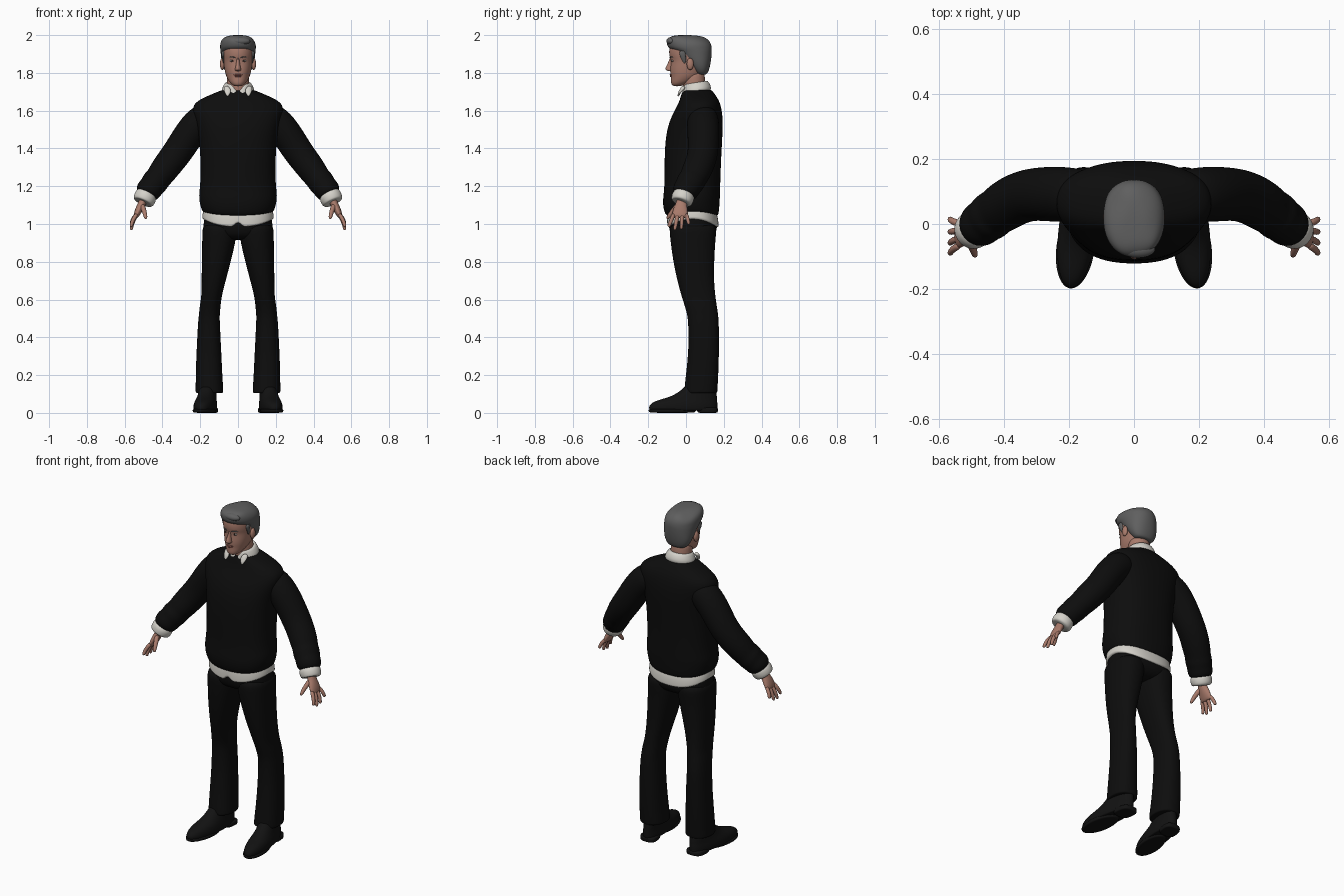
import bpy, bmesh, math
from mathutils import Vector


def mat(name, r, g, b):
    m = bpy.data.materials.new(name)
    m.diffuse_color = (r, g, b, 1)
    return m


BLACK = mat("black cloth", .004, .004, .004)
SHOE = mat("black leather", .006, .006, .006)
WHITE = mat("white shirt", .66, .64, .59)
SKIN = mat("skin", .40, .20, .15)
HAIR = mat("grey hair", .115, .115, .115)
LIP = mat("lips", .30, .11, .09)
EYE = mat("eye white", .45, .40, .37)
IRIS = mat("dark iris", .03, .02, .015)


def finish(name, loops, m, mirror, level, fn):
    """Skin a list of vertex loops, cap the ends, smooth and mirror."""
    bm = bmesh.new()
    rows = [[bm.verts.new(fn(Vector(p)) if fn else p) for p in lp] for lp in loops]
    n = len(rows[0])
    for a, b in zip(rows, rows[1:]):
        for i in range(n):
            bm.faces.new((a[i], a[(i + 1) % n], b[(i + 1) % n], b[i]))
    bm.faces.new(rows[0][::-1])
    bm.faces.new(rows[-1])
    bmesh.ops.recalc_face_normals(bm, faces=bm.faces)
    me = bpy.data.meshes.new(name)
    bm.to_mesh(me)
    bm.free()
    me.materials.append(m)
    me.shade_smooth()
    ob = bpy.data.objects.new(name, me)
    bpy.context.collection.objects.link(ob)
    if level:
        s = ob.modifiers.new("smooth", 'SUBSURF')
        s.levels = s.render_levels = level
    if mirror:
        ob.modifiers.new("mirror", 'MIRROR').use_mirror_merge = False
    return ob


def unit_ring(n, p):
    out = []
    for i in range(n):
        a = 2 * math.pi * i / n
        c, s = math.cos(a), math.sin(a)
        out.append((math.copysign(abs(c) ** (2 / p), c), math.copysign(abs(s) ** (2 / p), s)))
    return out


def loft(name, rings, m, p=2.0, n=24, mirror=False, level=2, fn=None):
    """Horizontal rings: (z, front y, back y, half width, centre x)."""
    loops = []
    for z, y0, y1, hx, *cx in rings:
        x0 = cx[0] if cx else 0
        loops.append([(x0 + hx * c, (y0 + y1) / 2 + (y1 - y0) / 2 * s, z) for c, s in unit_ring(n, p)])
    return finish(name, loops, m, mirror, level, fn)


def tube(name, pts, m, n=16, level=2, p=2.0, mirror=True):
    """Rings across a path: (x, y, z, radius in the xz plane, radius along y)."""
    c = [Vector(q[:3]) for q in pts]
    loops = []
    for i, q in enumerate(pts):
        t = (c[min(i + 1, len(c) - 1)] - c[max(i - 1, 0)]).normalized()
        u = t.cross(Vector((0, 1, 0))).normalized()
        v = u.cross(t)
        loops.append([c[i] + u * q[3] * a + v * q[4] * b for a, b in unit_ring(n, p)])
    return finish(name, loops, m, mirror, level, None)


def blob(name, centre, r, m, mirror=False):
    """Ellipsoid."""
    x, y, z = centre
    rings = []
    for k in range(1, 12):
        a = math.pi * k / 12
        s = math.sin(a)
        rings.append((z - r[2] * math.cos(a), y - r[1] * s, y + r[1] * s, r[0] * s, x))
    return loft(name, rings, m, n=16, mirror=mirror, level=1)


# sweater body, with a hem that dips at front and back
def hem(drop):
    def f(v):
        w = min(1, max(0, (1.11 - v.z) / .04))
        v.z -= w * drop * ((v.y - .035) / .135) ** 2
        return v
    return f


loft("sweater_body", [
    (1.06, -.085, .155, .165), (1.062, -.106, .172, .188), (1.085, -.118, .176, .197),
    (1.11, -.124, .179, .204), (1.15, -.121, .181, .209), (1.19, -.116, .182, .203),
    (1.27, -.115, .184, .199), (1.40, -.114, .190, .202), (1.50, -.103, .196, .215),
    (1.57, -.078, .195, .236), (1.62, -.050, .187, .245), (1.655, -.034, .175, .215),
    (1.685, -.026, .155, .145), (1.708, -.016, .138, .09), (1.712, -.006, .125, .07)],
    BLACK, p=2.35, fn=hem(.018))

# sleeves with gathered folds towards the wrist
tube("sleeve", [
    (.13, .085, 1.575, .07, .075), (.19, .09, 1.555, .088, .085), (.25, .092, 1.49, .083, .086),
    (.30, .092, 1.41, .081, .082), (.335, .086, 1.36, .079, .081), (.37, .072, 1.315, .077, .08),
    (.402, .052, 1.272, .074, .079), (.422, .038, 1.243, .068, .073), (.44, .024, 1.222, .073, .077),
    (.455, .012, 1.20, .066, .07), (.472, -.001, 1.18, .069, .071), (.485, -.012, 1.16, .062, .063),
    (.489, -.015, 1.15, .045, .045)], BLACK, n=20)

# shirt cuffs, tail and collar
tube("shirt_cuff", [(.475, -.008, 1.17, .05, .05), (.487, -.014, 1.15, .06, .06),
                    (.492, -.017, 1.14, .061, .061), (.503, -.023, 1.114, .058, .058),
                    (.504, -.024, 1.112, .04, .04)], WHITE)


def tail_shape(v):
    v = hem(.043)(v)
    if v.y < 0 and v.z < 1.04:
        v.z += .035 * max(0, 1 - abs(v.x) / .025)
    return v


loft("shirt_tail", [(1.11, -.09, .15, .17), (1.075, -.098, .168, .184), (1.05, -.1, .172, .188),
                    (1.028, -.1, .173, .189), (1.025, -.097, .170, .186)],
     WHITE, p=2.35, n=64, level=1, fn=tail_shape)


def collar_shape(v):
    v.z += (v.y - .1) * .16
    if v.y < .03 and v.z > 1.69:
        v.z -= .045 * max(0, 1 - abs(v.x) / .035)
    return v


loft("shirt_collar", [(1.69, -.022, .130, .084), (1.715, -.026, .134, .088), (1.735, -.022, .128, .08),
                      (1.757, -.018, .115, .068), (1.757, -.01, .105, .06)],
     WHITE, n=48, level=1, fn=collar_shape)
tube("collar_point", [(.066, -.008, 1.728, .012, .012), (.056, -.026, 1.71, .02, .009),
                      (.054, -.036, 1.693, .016, .007), (.056, -.042, 1.675, .003, .004)], WHITE, n=12)

# trousers
loft("trouser_seat", [(1.05, -.08, .155, .17), (1.04, -.09, .163, .178), (1.0, -.093, .167, .184),
                      (.96, -.088, .163, .186), (.93, -.07, .14, .15), (.915, -.03, .10, .08)],
     BLACK, p=2.4)
loft("trouser_leg", [
    (1.01, -.085, .158, .085, .098), (.96, -.088, .162, .092, .098), (.90, -.082, .155, .088, .102),
    (.80, -.068, .150, .077, .115), (.70, -.047, .148, .064, .129), (.61, -.022, .157, .053, .141),
    (.57, -.008, .163, .056, .147), (.52, .006, .171, .055, .152), (.48, .011, .174, .058, .154),
    (.38, .014, .176, .063, .154), (.28, .008, .174, .068, .154), (.19, -.002, .171, .071, .153),
    (.12, -.010, .167, .074, .151), (.105, -.010, .166, .074, .151), (.104, .0, .15, .06, .151)],
    BLACK, p=2.3, mirror=True)


# shoes, splayed slightly outwards
def splay(v):
    v.x -= (v.y + .015) * .11
    return v


loft("shoe_upper", [
    (.012, -.185, .16, .05, .172), (.014, -.195, .166, .057, .173), (.03, -.199, .168, .06, .173),
    (.05, -.188, .168, .058, .173), (.066, -.155, .166, .054, .172), (.082, -.095, .165, .05, .171),
    (.10, -.055, .163, .048, .170), (.125, -.02, .16, .046, .168), (.15, .0, .15, .042, .166)],
    SHOE, p=2.15, mirror=True, fn=splay)
loft("shoe_sole", [(.0, -.185, .04, .052, .173), (.004, -.198, .05, .059, .173),
                   (.018, -.201, .06, .061, .173), (.022, -.19, .06, .054, .173)],
     SHOE, mirror=True, fn=splay)
loft("shoe_heel", [(0, .07, .16, .045, .172), (.002, .06, .169, .051, .172),
                   (.025, .055, .17, .052, .172), (.03, .06, .165, .045, .172)],
     SHOE, p=3, mirror=True, fn=splay)

# hands
tube("palm", [(.497, -.02, 1.14, .024, .03), (.507, -.024, 1.11, .021, .028), (.52, -.028, 1.085, .021, .037),
              (.533, -.031, 1.058, .018, .043), (.541, -.032, 1.038, .013, .042), (.543, -.032, 1.032, .006, .036)],
     SKIN)
FINGERS = {"index": (-.064, -.092, .985), "middle": (-.043, -.06, .968),
           "ring": (-.02, -.025, .972), "little": (.0, .016, .998)}
for label, (yb, yt, zt) in FINGERS.items():
    path = []
    for t, r in ((0, .011), (.35, .0115), (.6, .0105), (.9, .0095), (.98, .007), (1, .003)):
        path.append((.534 + .031 * math.sin(t * 1.6), yb + (yt - yb) * t, 1.055 + (zt - 1.055) * t, r, r))
    tube(label + "_finger", path, SKIN, n=10, level=1)
tube("thumb", [(.512, -.035, 1.105, .014, .014), (.502, -.056, 1.085, .015, .015), (.494, -.078, 1.06, .012, .012),
               (.489, -.094, 1.037, .011, .011), (.487, -.1, 1.026, .005, .005)], SKIN, n=10, level=1)

# neck and head
loft("neck", [(1.66, -.01, .11, .066), (1.71, -.015, .108, .062), (1.76, -.018, .1, .059), (1.82, -.02, .1, .06)], SKIN)
loft("head", [
    (1.729, -.062, -.035, .014), (1.735, -.076, -.01, .03), (1.752, -.081, .035, .047),
    (1.78, -.080, .08, .062), (1.80, -.084, .092, .068), (1.83, -.084, .105, .074),
    (1.865, -.080, .116, .078), (1.885, -.088, .12, .081), (1.91, -.091, .122, .083),
    (1.94, -.088, .118, .082), (1.965, -.072, .1, .07), (1.985, -.04, .06, .04)], SKIN, p=2.1)
loft("nose", [(1.88, -.088, -.06, .007), (1.868, -.09, -.06, .008), (1.848, -.098, -.06, .011),
              (1.825, -.111, -.06, .015), (1.816, -.109, -.06, .018), (1.808, -.095, -.06, .015)], SKIN, n=12)
blob("ear", (.083, .022, 1.847), (.013, .019, .032), SKIN, mirror=True)
blob("upper_lip", (0, -.075, 1.790), (.024, .0115, .005), LIP)
blob("lower_lip", (0, -.074, 1.782), (.020, .0115, .006), LIP)
blob("eye", (.031, -.071, 1.864), (.0135, .008, .0055), EYE, mirror=True)
blob("iris", (.031, -.0765, 1.864), (.005, .004, .005), IRIS, mirror=True)
tube("eyebrow", [(.013, -.087, 1.88, .003, .003), (.03, -.082, 1.886, .004, .004),
                 (.050, -.068, 1.882, .002, .003)], HAIR, n=8)


# hair, with a swept parting ridge on the top
def sweep(v):
    if v.z > 1.93:
        v.z += .005 * math.sin(v.x * 45 + v.y * 20) * min(1, (v.z - 1.93) / .04) * (v.z < 1.995)
    return v


loft("hair", [
    (1.790, .06, .105, .045), (1.80, .045, .116, .062), (1.825, .025, .125, .078),
    (1.855, .0, .131, .086), (1.885, -.03, .135, .090), (1.915, -.06, .137, .093),
    (1.93, -.092, .137, .095), (1.95, -.101, .134, .095), (1.97, -.103, .122, .089),
    (1.987, -.095, .096, .073), (1.998, -.07, .055, .045), (2.0, -.03, .02, .02)],
    HAIR, p=2.2, n=32, fn=sweep)
tube("sideburn", [(.078, -.022, 1.92, .01, .022), (.08, -.016, 1.89, .008, .016),
                  (.076, -.008, 1.86, .005, .009), (.075, -.006, 1.85, .002, .004)], HAIR, n=10, level=1)
blob("quiff", (.012, -.077, 1.968), (.055, .028, .022), HAIR)
